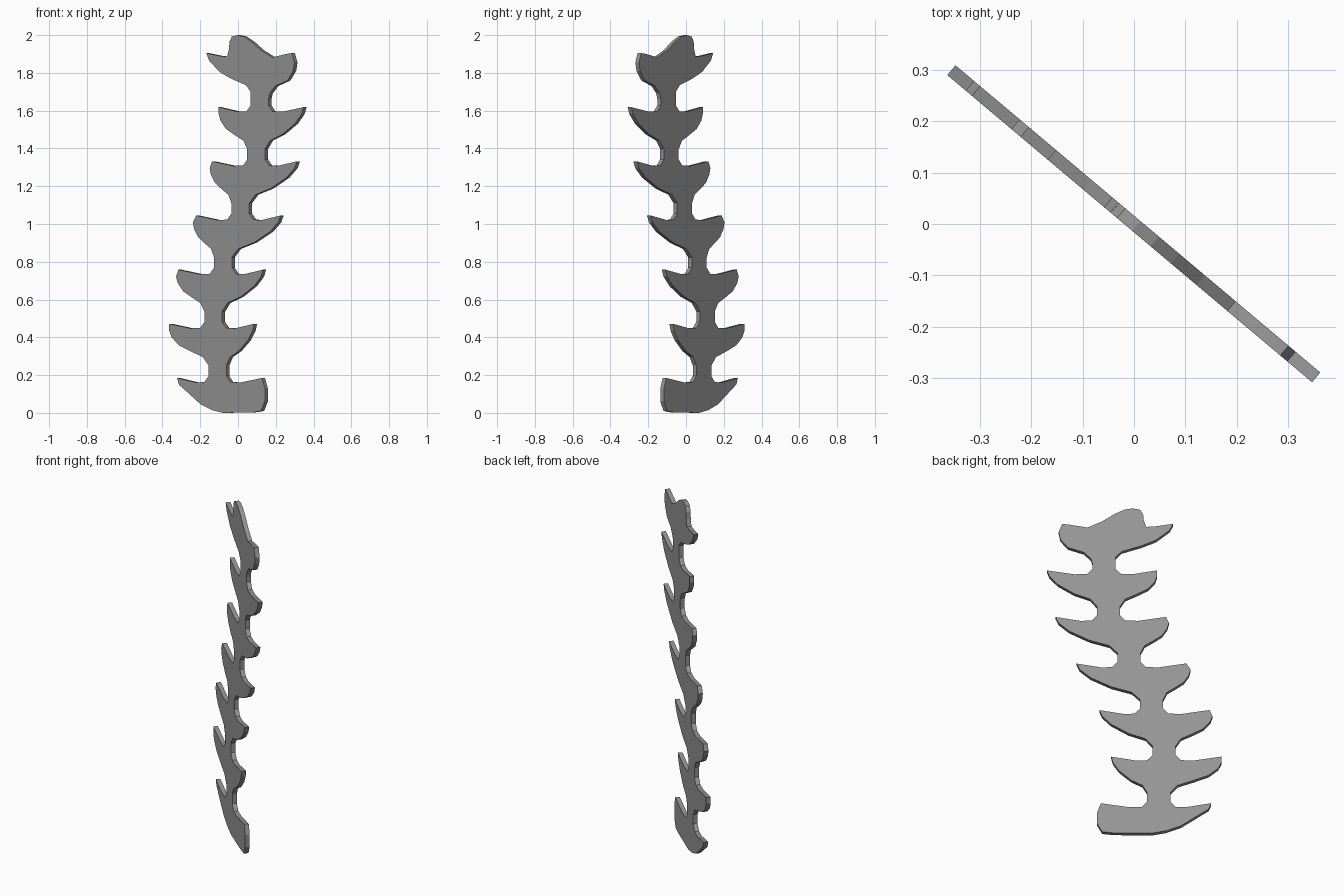
import bpy, bmesh
from math import radians, cos

if "Cube" in bpy.data.objects:
    bpy.data.objects.remove(bpy.data.objects["Cube"])

ANGLE, THICK, STEP, TIP0 = radians(-40.1), 0.025, 0.2867, 0.185
HALF_NECK = 0.047

# neck centres (bottom to top) and, for each middle leaf pair: left extent, left tip inset, right tip
necks = [-0.101, -0.123, -0.072, 0.02, 0.104, 0.122]
leaves = [(-0.356, 0.0, 0.093), (-0.32, 0.012, 0.141), (-0.231, 0.018, 0.234),
          (-0.142, 0.012, 0.32), (-0.094, 0.0, 0.355)]

# leaf underside: fraction from neck to tip, height above the leaf tips below
left_leaf = [(0, 0.035), (0, 0.065), (.14, .11), (.45, .14), (.75, .172), (.94, .215), (1, .25)]
right_leaf = [(0, 0.03), (0, 0.065), (.13, .11), (.45, .143), (.78, .20), (.95, .25)]

# lower end, from left tip round to right tip
base = [(-.315, .185), (-.305, .15), (-.25, .1), (-.19, .045), (-.13, .015), (-.07, 0),
        (.085, .003), (.13, .01), (.15, .06), (.15, .13), (.135, .185)]
# upper end, from right neck round to left neck
crown = [(.175, 1.69), (.205, 1.73), (.27, 1.76), (.3, 1.81), (.307, 1.855), (.293, 1.905),
         (.262, 1.9), (.19, 1.882), (.13, 1.92), (.08, 1.965), (.04, 1.992), (.005, 2.0),
         (-.025, 1.992), (-.037, 1.965), (-.04, 1.925), (-.05, 1.886), (-.09, 1.89),
         (-.16, 1.905), (-.145, 1.865), (-.09, 1.805), (-.03, 1.77), (.05, 1.735), (.075, 1.7)]


def top_edge(tip, neck, z, side):
    """Upper edge of a leaf, from its tip in to the notch at the neck."""
    edge = neck + side * HALF_NECK
    return [(edge + (tip - edge) * .4, z - .024), (edge + side * .022, z - .022), (edge, z + .01)]


# right side going up, left side going up (reversed when joined)
right, left = [], []
rtip, ltip = base[-1][0], base[0][0]
for i, neck in enumerate(necks):
    z = TIP0 + i * STEP
    right += top_edge(rtip, neck, z, 1)
    left += top_edge(ltip, neck, z, -1)
    if i < len(leaves):
        ext, inset, rtip = leaves[i]
        ltip = ext + inset
        r, l = neck + HALF_NECK, neck - HALF_NECK
        right += [(r + (rtip - r) * f, z + h) for f, h in right_leaf] + [(rtip, z + STEP)]
        left += [(l + (ext - l) * f, z + h) for f, h in left_leaf] + [(ltip, z + STEP)]
    else:
        right.append((neck + HALF_NECK, z + .04))
        left.append((neck - HALF_NECK, z + .04))
outline = base + right + crown + left[::-1]

# flat leafy plate: fill the outline and give it thickness
bm = bmesh.new()
verts = [bm.verts.new((x / cos(ANGLE), -THICK / 2, z)) for x, z in outline]
face = bm.faces.new(verts)
ext = bmesh.ops.extrude_face_region(bm, geom=[face])
bmesh.ops.translate(bm, vec=(0, THICK, 0),
                    verts=[g for g in ext["geom"] if isinstance(g, bmesh.types.BMVert)])
bmesh.ops.recalc_face_normals(bm, faces=bm.faces)
mesh = bpy.data.meshes.new("leafy_stem")
bm.to_mesh(mesh)
bm.free()
plate = bpy.data.objects.new("leafy_stem", mesh)
plate.rotation_euler.z = ANGLE
bpy.context.collection.objects.link(plate)

# dark grey surface
grey = bpy.data.materials.new("dark_grey")
grey.diffuse_color = (0.3, 0.3, 0.3, 1)
grey.use_nodes = True
grey.node_tree.nodes["Principled BSDF"].inputs["Base Color"].default_value = grey.diffuse_color
mesh.materials.append(grey)
